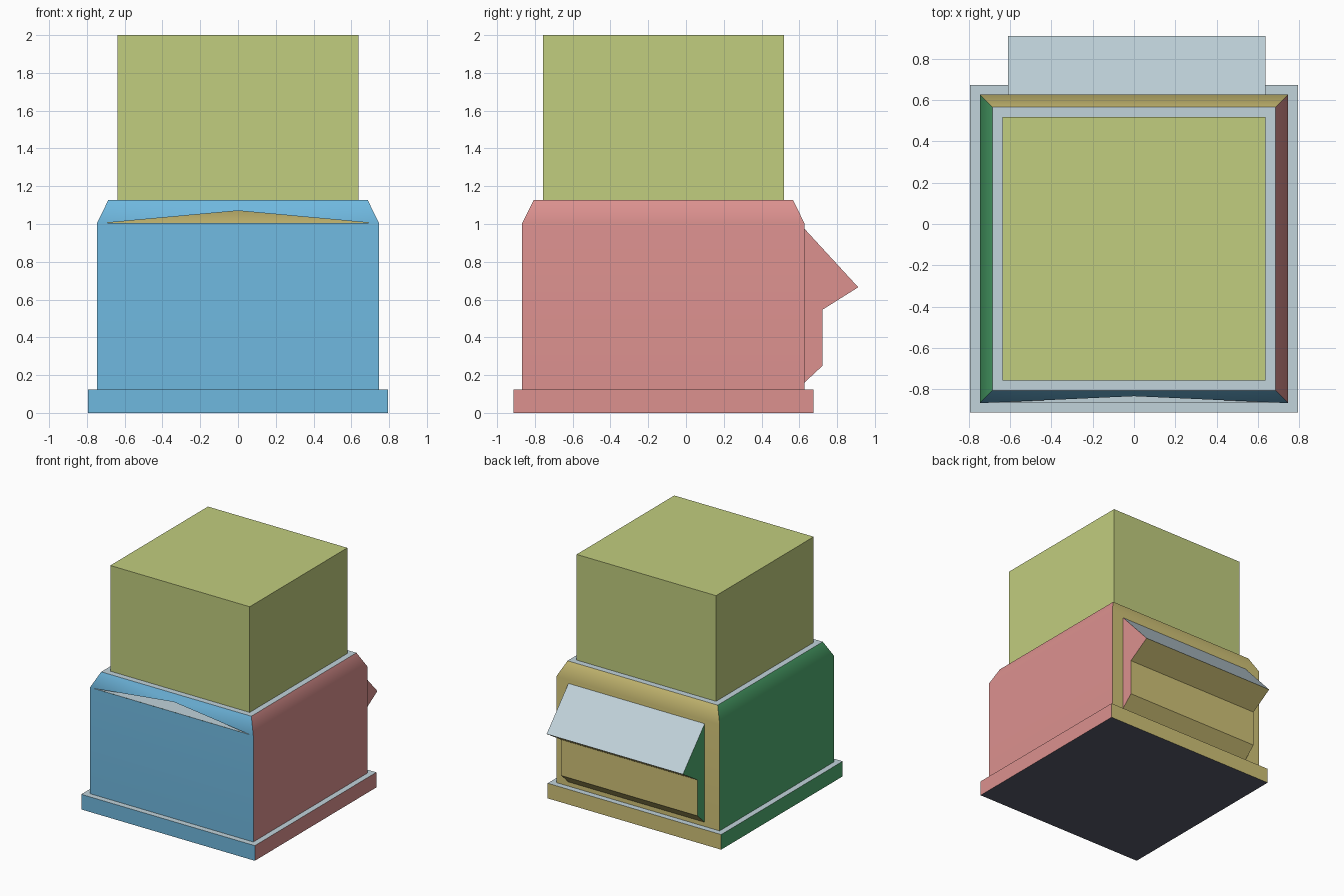
import bpy, bmesh, math

if "Cube" in bpy.data.objects:
    bpy.data.objects.remove(bpy.data.objects["Cube"], do_unlink=True)

CY = -0.12  # centre line of the main volumes


def lin(c):
    c /= 255
    return c / 12.92 if c <= 0.04045 else ((c + 0.055) / 1.055) ** 2.4


def material(name, rgb):
    m = bpy.data.materials.new(name)
    m.use_nodes = True
    col = (*[lin(c) for c in rgb], 1)
    m.diffuse_color = col
    b = next(n for n in m.node_tree.nodes if n.type == 'BSDF_PRINCIPLED')
    b.inputs["Base Color"].default_value = col
    b.inputs["Roughness"].default_value = 0.8
    return m


SIDES = [material(n, c) for n, c in (
    ("front blue", (111, 184, 223)), ("side pink", (220, 145, 143)),
    ("back yellow", (208, 194, 119)), ("side green", (80, 174, 113)),
    ("top pale grey", (193, 211, 219)), ("bottom slate", (88, 92, 108)))]
OLIVE = material("olive", (193, 205, 126))


def side_index(n):
    """Pick the colour from the direction a face points in."""
    if n.z > 0.6:
        return 4
    if n.z < -0.9:
        return 5
    if abs(n.x) > abs(n.y):
        return 1 if n.x > 0 else 3
    return 2 if n.y > 0 else 0


def finish(name, bm, mats=SIDES):
    bm.normal_update()
    if len(mats) > 1:
        for f in bm.faces:
            f.material_index = side_index(f.normal)
    me = bpy.data.meshes.new(name)
    bm.to_mesh(me)
    bm.free()
    for m in mats:
        me.materials.append(m)
    ob = bpy.data.objects.new(name, me)
    bpy.context.collection.objects.link(ob)
    return ob


def ring(bm, half, z):
    return [bm.verts.new((sx * half, CY + sy * half, z))
            for sx, sy in ((-1, -1), (1, -1), (1, 1), (-1, 1))]


def block(name, half, z0, z1, mats=SIDES):
    bm = bmesh.new()
    a, b = ring(bm, half, z0), ring(bm, half, z1)
    for i in range(4):
        j = (i + 1) % 4
        bm.faces.new((a[i], a[j], b[j], b[i]))
    bm.faces.new(b)
    bm.faces.new(a[::-1])
    return finish(name, bm, mats)


block("base_plinth", 0.794, 0, 0.125)
block("upper_box", 0.638, 1.126, 2.0, [OLIVE])

# Body shell: walls, sloped shoulder and top, with a shallow gap in the front slope
bm = bmesh.new()
a, b, c = ring(bm, 0.747, 0.125), ring(bm, 0.747, 1.004), ring(bm, 0.687, 1.126)
gap_l = bm.verts.new((-0.72, CY - 0.747, 1.004))
gap_r = bm.verts.new((0.72, CY - 0.747, 1.004))
apex = bm.verts.new((0, CY - 0.7145, 1.07))
bm.faces.new((a[0], a[1], b[1], gap_r, gap_l, b[0]))
bm.faces.new((b[0], gap_l, apex, gap_r, b[1], c[1], c[0]))
for i in range(1, 4):
    j = (i + 1) % 4
    bm.faces.new((a[i], a[j], b[j], b[i]))
    bm.faces.new((b[i], b[j], c[j], c[i]))
bm.faces.new(c)
shell = finish("body_shell", bm)
bpy.context.view_layer.objects.active = shell
shell.select_set(True)
bpy.ops.object.shade_smooth_by_angle(angle=math.radians(30))
shell.select_set(False)
weighted = shell.modifiers.new("weighted_normals", 'WEIGHTED_NORMAL')
weighted.keep_sharp = True

# Flat lid seen through the gap
bm = bmesh.new()
bm.faces.new(ring(bm, 0.745, 1.003))
finish("inner_lid", bm)

# Hooded panel on the back, one profile run across the width
profile = [(0.627, 0.975), (0.912, 0.665), (0.722, 0.546), (0.722, 0.249), (0.627, 0.16)]
bm = bmesh.new()
lo = [bm.verts.new((-0.61, y, z)) for y, z in profile]
hi = [bm.verts.new((0.637, y, z)) for y, z in profile]
for i in range(len(profile) - 1):
    bm.faces.new((lo[i], hi[i], hi[i + 1], lo[i + 1]))
bm.faces.new(lo)
bm.faces.new(hi[::-1])
bmesh.ops.recalc_face_normals(bm, faces=bm.faces)
if next(f for f in bm.faces if all(v in hi for v in f.verts)).normal.x < 0:
    bmesh.ops.reverse_faces(bm, faces=bm.faces)
finish("back_hood_panel", bm)
